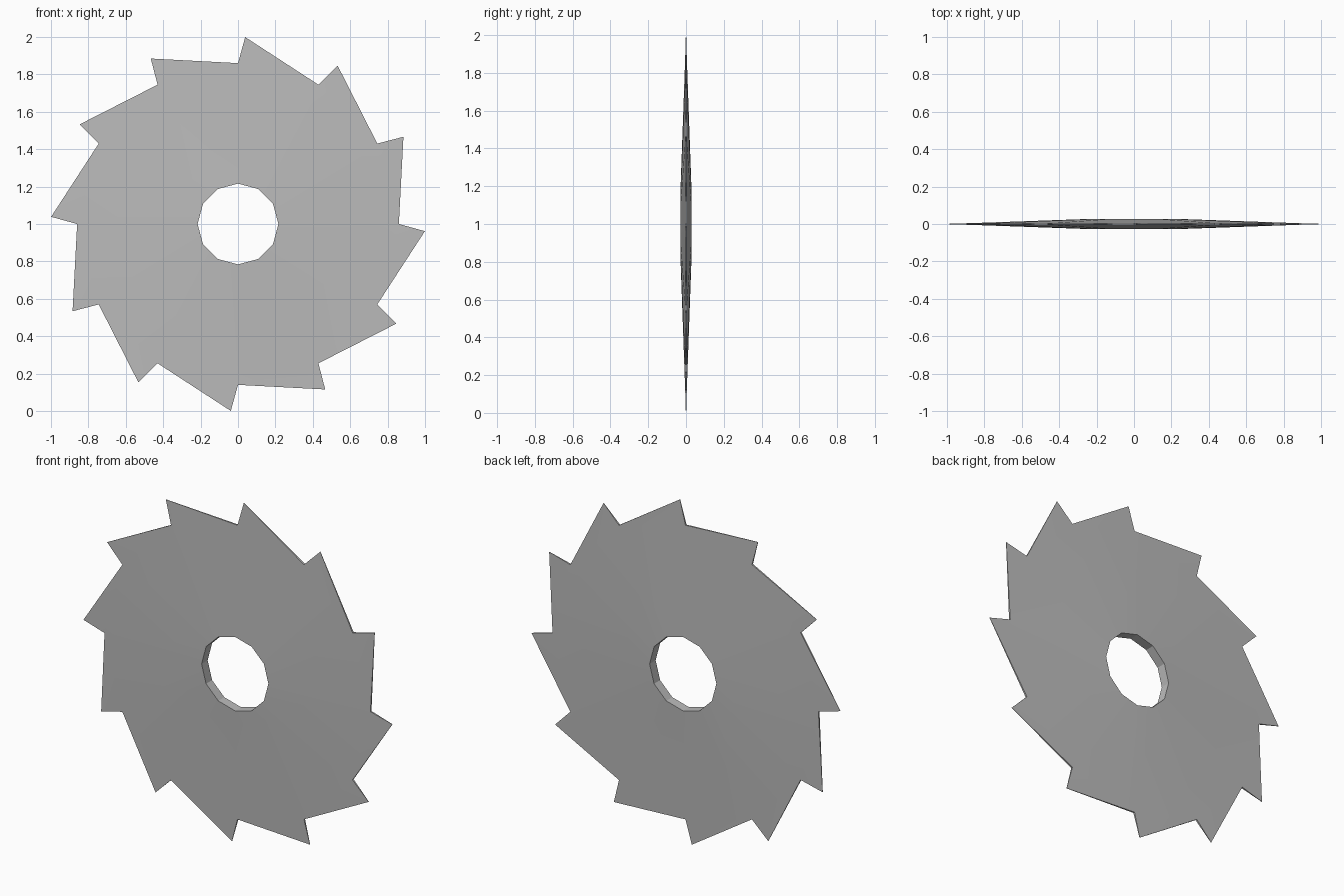
import bpy, bmesh, math

cube = bpy.data.objects.get("Cube")
if cube:
    bpy.data.objects.remove(cube, do_unlink=True)

TEETH = 12
STEP = 2 * math.pi / TEETH

# Plain steel colour
steel = bpy.data.materials.new("steel grey")
steel.use_nodes = True
colour = (0.5, 0.5, 0.5, 1)
steel.diffuse_color = colour
steel.node_tree.nodes["Principled BSDF"].inputs["Base Color"].default_value = colour

bm = bmesh.new()


def ring(radius, y, turn=0.0):
    """One vertex per tooth on a circle facing the front."""
    return [bm.verts.new((radius * math.cos(i * STEP + turn), y,
                          1 + radius * math.sin(i * STEP + turn)))
            for i in range(TEETH)]


# Each side tapers from the bore to the tooth tips
sides = []
for s in (-1, 1):
    hub = ring(0.216, s * 0.028)
    valley = ring(0.86, s * 0.005)
    tip = ring(1.0, s * 0.001, math.radians(-2.2))
    sides.append((hub, valley, tip))
    for i in range(TEETH):
        bm.faces.new((hub[i - 1], valley[i - 1], valley[i], hub[i]))
        bm.faces.new((valley[i - 1], tip[i], valley[i]))

# Bore wall and thin tooth edges join the two sides
(h0, v0, t0), (h1, v1, t1) = sides
for i in range(TEETH):
    bm.faces.new((h0[i - 1], h0[i], h1[i], h1[i - 1]))
    bm.faces.new((v0[i - 1], t0[i], t1[i], v1[i - 1]))
    bm.faces.new((t0[i], v0[i], v1[i], t1[i]))

bmesh.ops.recalc_face_normals(bm, faces=bm.faces)
mesh = bpy.data.meshes.new("saw_blade")
bm.to_mesh(mesh)
bm.free()
mesh.materials.append(steel)

blade = bpy.data.objects.new("saw_blade", mesh)
bpy.context.collection.objects.link(blade)
bpy.ops.object.select_all(action="DESELECT")
blade.select_set(True)
bpy.context.view_layer.objects.active = blade
bpy.ops.object.shade_smooth_by_angle(angle=math.radians(20))
